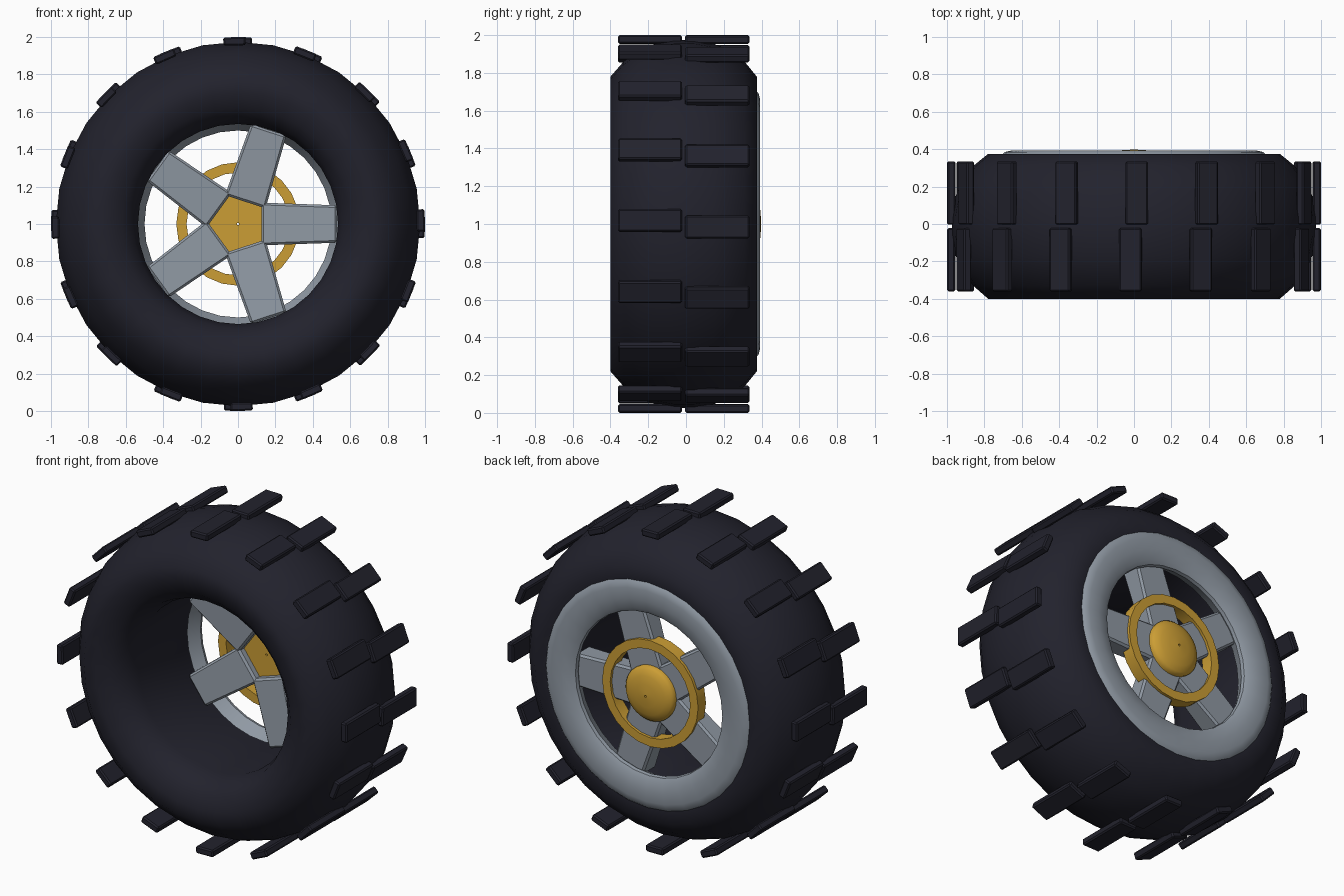
import bpy, bmesh
from math import cos, sin, tau, radians
from mathutils import Matrix, Vector

cube = bpy.data.objects.get("Cube")
if cube:
    bpy.data.objects.remove(cube, do_unlink=True)

CENTRE = Vector((0, 0, 1))


def material(name, colour, rough=0.6):
    m = bpy.data.materials.new(name)
    m.use_nodes = True
    m.diffuse_color = (*colour, 1)
    shader = m.node_tree.nodes["Principled BSDF"]
    shader.inputs["Base Color"].default_value = (*colour, 1)
    shader.inputs["Roughness"].default_value = rough
    return m


rubber = material("dark rubber", (0.016, 0.016, 0.026))
grey = material("grey metal", (0.28, 0.32, 0.37))
gold = material("gold metal", (0.60, 0.34, 0.035))


def finish(bm, name, mat, smooth=None, bevel=0):
    """Turn a bmesh into a named object, shaded and softly bevelled."""
    bmesh.ops.recalc_face_normals(bm, faces=bm.faces)
    mesh = bpy.data.meshes.new(name)
    bm.to_mesh(mesh)
    bm.free()
    mesh.materials.append(mat)
    ob = bpy.data.objects.new(name, mesh)
    bpy.context.collection.objects.link(ob)
    if bevel:
        mod = ob.modifiers.new("Bevel", 'BEVEL')
        mod.width = bevel
        mod.segments = 1
    if smooth:
        bpy.ops.object.select_all(action='DESELECT')
        ob.select_set(True)
        bpy.context.view_layer.objects.active = ob
        bpy.ops.object.shade_smooth_by_angle(angle=radians(smooth))
    return ob


def lathe(name, profile, mat, sides, smooth=35):
    """Revolve a closed (radius, y) profile around the axle."""
    bm = bmesh.new()
    rings = []
    for i in range(sides):
        a = tau * i / sides
        rings.append([bm.verts.new(CENTRE + Vector((r * cos(a), y, r * sin(a))))
                      for r, y in profile])
    n = len(profile)
    for i in range(sides):
        here, there = rings[i], rings[(i + 1) % sides]
        for j in range(n):
            k = (j + 1) % n
            bm.faces.new((here[j], here[k], there[k], there[j]))
    return finish(bm, name, mat, smooth)


def radial_block(name, mat, inner, outer, bevel, angle):
    """Block along a radius; each end is (radius, half width, y front, y back)."""
    bm = bmesh.new()
    ends = []
    for r, w, y0, y1 in (inner, outer):
        ends.append([bm.verts.new((r, y, z)) for y, z in
                     ((y0, -w), (y1, -w), (y1, w), (y0, w))])
    bm.faces.new(ends[0])
    bm.faces.new(ends[1])
    for j in range(4):
        k = (j + 1) % 4
        bm.faces.new((ends[0][j], ends[0][k], ends[1][k], ends[1][j]))
    turn = Matrix.Translation(CENTRE) @ Matrix.Rotation(-angle, 4, 'Y')
    bmesh.ops.transform(bm, matrix=turn, verts=bm.verts)
    return finish(bm, name, mat, bevel=bevel)


# Tyre body with rounded shoulders and an open bore
lathe("tire", [(0.545, 0.2), (0.535, -0.22), (0.56, -0.31), (0.62, -0.37),
               (0.70, -0.4), (0.78, -0.4), (0.86, -0.33), (0.92, -0.25),
               (0.953, -0.17), (0.974, -0.06), (0.974, 0.04), (0.953, 0.15),
               (0.92, 0.23), (0.86, 0.31), (0.78, 0.375), (0.68, 0.375),
               (0.56, 0.33)], rubber, 32, 50)

# Two staggered rows of tread blocks
for row, y0, y1, twist in (("front", -0.36, -0.022, 1.1),
                           ("back", -0.004, 0.335, -0.9)):
    for i in range(16):
        radial_block(f"{row}_tread_{i + 1}", rubber, (0.955, 0.06, y0, y1),
                     (0.999, 0.06, y0, y1), 0.008,
                     tau * i / 16 + radians(twist))

# Rim flange with a front lip flaring into the bore
lathe("rim", [(0.54, 0.27), (0.50, 0.345), (0.505, 0.365), (0.53, 0.38),
              (0.59, 0.393), (0.655, 0.393), (0.69, 0.385), (0.71, 0.365),
              (0.55, 0.335)], grey, 32, 40)

# Five spokes
for i in range(5):
    radial_block(f"spoke_{i + 1}", grey, (0.125, 0.114, 0.235, 0.335),
                 (0.53, 0.1, 0.2, 0.335), 0.012, tau * i / 5)

# Brake-style ring threaded through the spokes
lathe("hub_ring", [(0.275, 0.275), (0.33, 0.275), (0.33, 0.352),
                   (0.275, 0.352)], gold, 24)

# Domed hub cap with a pin hole
lathe("hub_cap", [(0.006, 0.28), (0.165, 0.28), (0.17, 0.35), (0.155, 0.368),
                  (0.12, 0.383), (0.07, 0.394), (0.006, 0.398)], gold, 32, 45)
